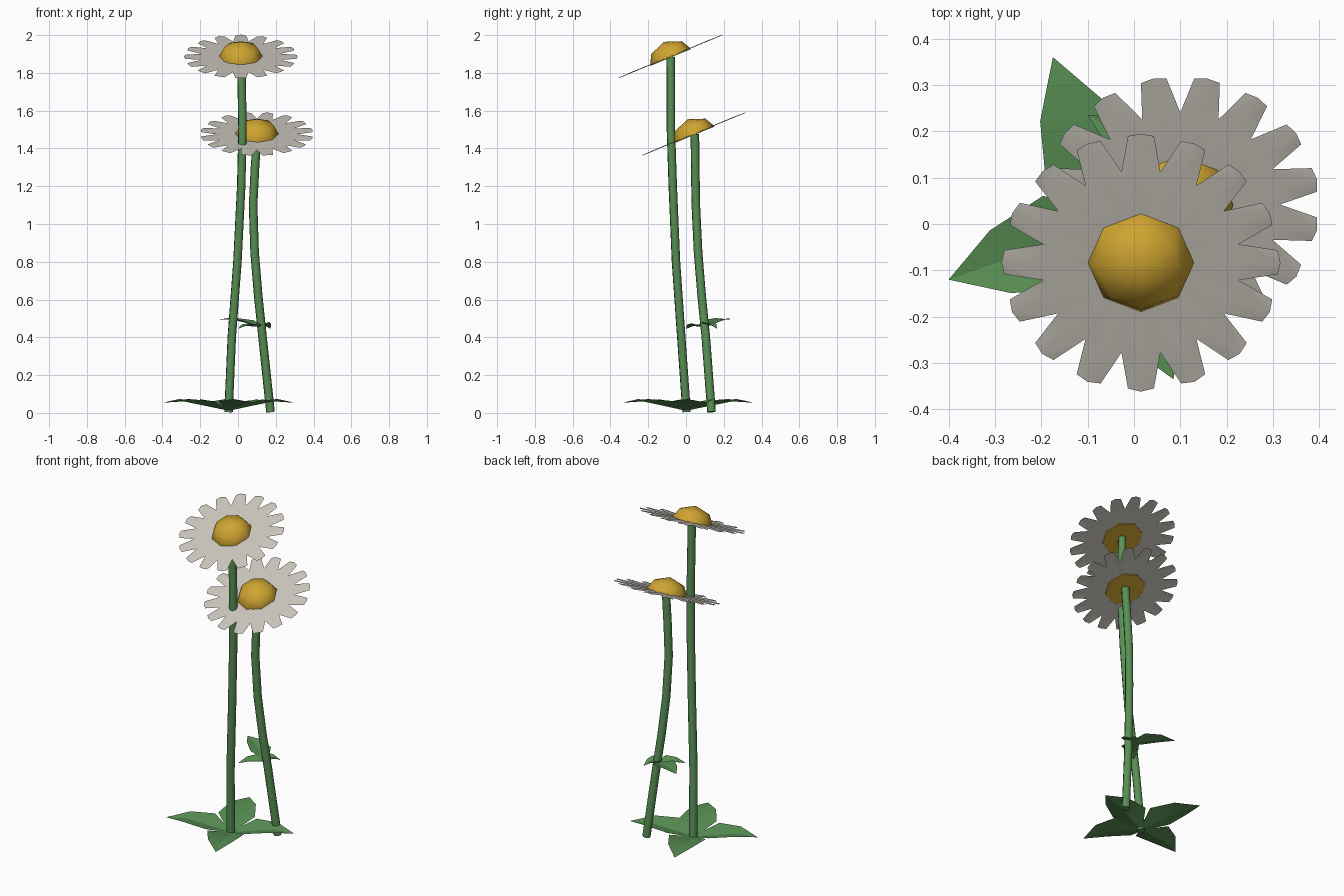
import bpy, bmesh, math
from mathutils import Vector, Matrix

if "Cube" in bpy.data.objects:
    bpy.data.objects.remove(bpy.data.objects["Cube"])


def material(name, rgb):
    m = bpy.data.materials.new(name)
    m.diffuse_color = (*rgb, 1)
    m.use_nodes = True
    m.node_tree.nodes["Principled BSDF"].inputs["Base Color"].default_value = m.diffuse_color
    return m


GREEN = material("leaf green", (0.10, 0.28, 0.09))
WHITE = material("petal white", (0.60, 0.57, 0.51))
YELLOW = material("pollen yellow", (0.62, 0.37, 0.03))


def finish(obj, mat, angle):
    obj.data.materials.clear()
    obj.data.materials.append(mat)
    bpy.ops.object.select_all(action='DESELECT')
    obj.select_set(True)
    bpy.context.view_layer.objects.active = obj
    bpy.ops.object.shade_smooth_by_angle(angle=math.radians(angle))


def add_mesh(name, bm, mat, angle, matrix=Matrix()):
    bmesh.ops.remove_doubles(bm, verts=bm.verts, dist=0.0005)
    bmesh.ops.recalc_face_normals(bm, faces=bm.faces)
    # open sheets must face upwards
    if sum(f.normal.z * f.calc_area() for f in bm.faces) < -1e-4:
        bmesh.ops.reverse_faces(bm, faces=bm.faces)
    bm.transform(matrix)
    mesh = bpy.data.meshes.new(name)
    bm.to_mesh(mesh)
    bm.free()
    obj = bpy.data.objects.new(name, mesh)
    bpy.context.collection.objects.link(obj)
    finish(obj, mat, angle)


def polar(r, a, z=0.0):
    return Vector((r * math.cos(a), r * math.sin(a), z))


# Tilted flower head: a sheet of 16 blunt petals and an eight-sided dome
def flower(name, centre, turn):
    place = Matrix.Translation(centre) @ Matrix.Rotation(math.radians(22.5), 4, 'X')
    half = math.pi / 16
    bm = bmesh.new()
    for i in range(16):
        a = turn + i * 2 * half
        mid = [polar(0.09, a, 0.002), polar(0.215, a, 0.005), polar(0.301, a, 0.003)]
        for s in (-1, 1):
            side = [polar(0.09, a + s * half), polar(0.215, a + s * half),
                    polar(0.296, a + s * 0.095)]
            for k in range(2):
                quad = [mid[k], mid[k + 1], side[k + 1], side[k]]
                bm.faces.new([bm.verts.new(p) for p in quad[::-s]])
    add_mesh(name + "_petals", bm, WHITE, 30, place)

    bm = bmesh.new()
    rings = [[bm.verts.new(polar(r, i * math.pi / 4, z)) for i in range(8)]
             for r, z in ((0.114, -0.004), (0.114, 0.004), (0.088, 0.053))]
    apex = bm.verts.new((0, 0, 0.086))
    bm.faces.new(rings[0][::-1])
    for i in range(8):
        j = (i + 1) % 8
        for low, high in zip(rings, rings[1:]):
            bm.faces.new((low[i], low[j], high[j], high[i]))
        bm.faces.new((rings[2][i], rings[2][j], apex))
    add_mesh(name + "_centre", bm, YELLOW, 50, place)


# Eight-sided tube along a path
def stem(name, path):
    curve = bpy.data.curves.new(name, 'CURVE')
    curve.dimensions = '3D'
    curve.bevel_depth = 0.023
    curve.bevel_resolution = 2
    curve.use_fill_caps = True
    line = curve.splines.new('POLY')
    line.points.add(len(path) - 1)
    for point, co in zip(line.points, path):
        point.co = (*co, 1)
    obj = bpy.data.objects.new(name, curve)
    bpy.context.collection.objects.link(obj)
    bpy.ops.object.select_all(action='DESELECT')
    obj.select_set(True)
    bpy.context.view_layer.objects.active = obj
    bpy.ops.object.convert(target='MESH')
    finish(bpy.context.object, GREEN, 50)


# Leaf blade folded along its midrib; the tip sits at the given point
def leaf(name, root, tip, width, lift):
    root, tip = Vector(root), Vector(tip)
    along = tip - root
    across = Vector((-along.y, along.x, 0)).normalized()
    # fraction of length, fraction of width, height of rib, rise of edge
    rows = ((0, 0.1, 0, 0), (0.32, 1, 0.45, 0.55), (0.68, 0.68, 0.95, 0.25), (1, 0, 0.8, 0))
    bm = bmesh.new()
    rib = []
    for t, w, h, e in rows:
        p = root + along * t
        p.z = root.z + along.z * t + lift * (h - 0.8 * t)
        rib.append((p, w * width, e * lift))
    for s in (-1, 1):
        for (p, w, e), (q, v, f) in zip(rib, rib[1:]):
            pts = [p, q, q + across * s * v + Vector((0, 0, f)),
                   p + across * s * w + Vector((0, 0, e))]
            if v == 0:
                pts.pop(2)
            bm.faces.new([bm.verts.new(c) for c in pts[::s]])
    add_mesh(name, bm, GREEN, 15)


flower("tall_flower", (0.015, -0.0825, 1.885), 0)
flower("short_flower", (0.10, 0.042, 1.475), math.pi / 16)

stem("tall_stem", [(-0.05, 0.003, 0.005), (-0.033, -0.025, 0.4), (-0.003, -0.053, 0.8),
                   (0.017, -0.07, 1.2), (0.024, -0.08, 1.5), (0.017, -0.081, 1.885)])
stem("short_stem", [(0.172, 0.135, 0.005), (0.13, 0.105, 0.4), (0.107, 0.083, 0.62),
                    (0.088, 0.064, 0.85), (0.08, 0.052, 1.1), (0.09, 0.049, 1.3),
                    (0.102, 0.047, 1.475)])

# Rosette of four leaves at the foot of the tall stem
for side, tip in (("left", (-0.40, -0.12)), ("right", (0.30, 0.11)),
                  ("back", (-0.175, 0.36)), ("front", (0.085, -0.335))):
    leaf(side + "_base_leaf", (-0.05, 0, 0.012), (*tip, 0.054), 0.105, 0.05)

# Small leaves part way up the short stem
leaf("long_stem_leaf", (0.125, 0.10, 0.455), (-0.10, 0.235, 0.495), 0.062, 0.03)
leaf("front_stem_leaf", (0.125, 0.10, 0.455), (0.0, 0.0, 0.445), 0.05, 0.03)
leaf("short_stem_leaf", (0.11, 0.09, 0.465), (0.172, 0.165, 0.445), 0.045, 0.03)
